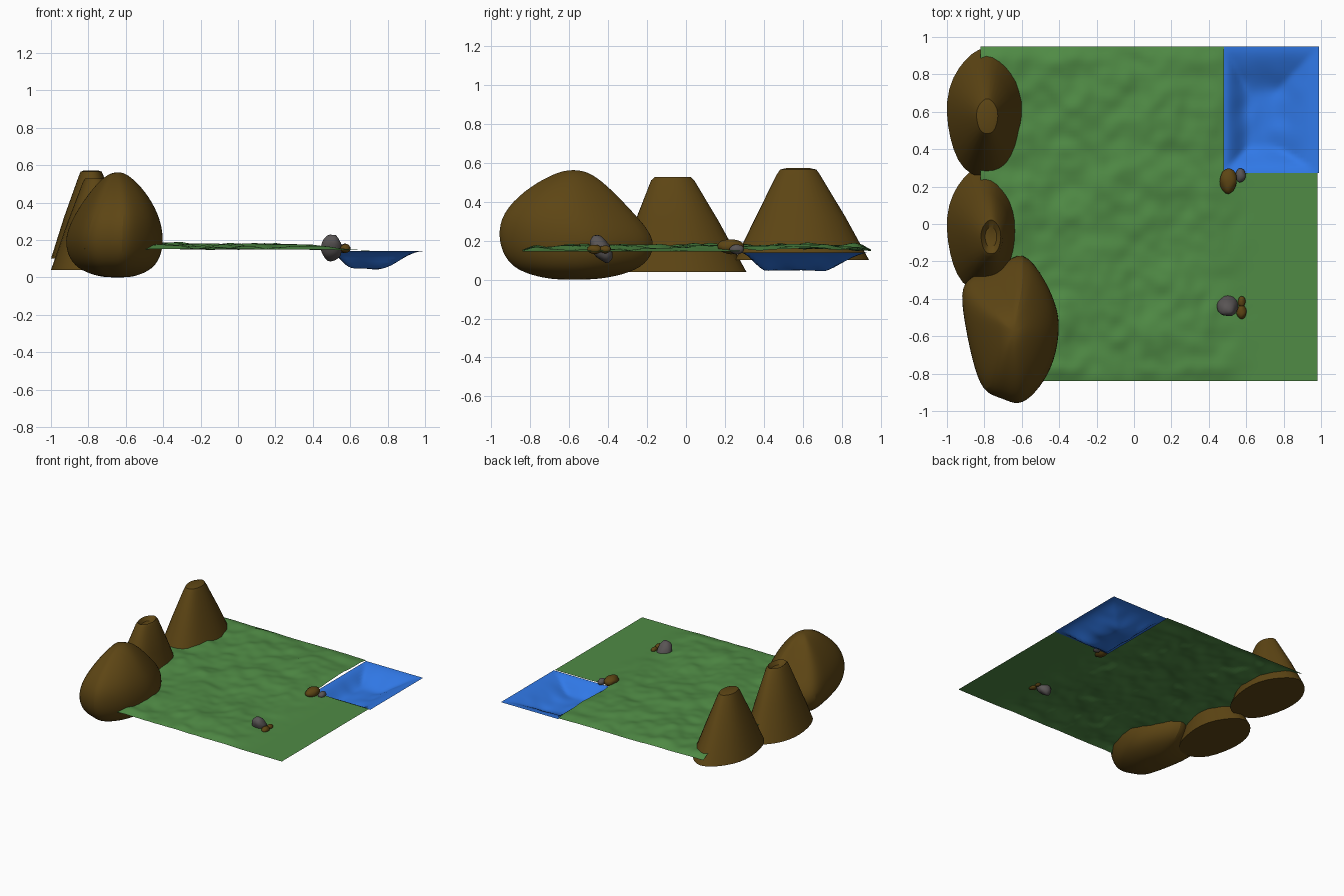
import bpy
import bmesh
import math
from mathutils import Vector, Euler, noise

cube = bpy.data.objects.get("Cube")
if cube:
    bpy.data.objects.remove(cube, do_unlink=True)


def material(name, rgb):
    mat = bpy.data.materials.new(name)
    mat.use_nodes = True
    mat.diffuse_color = (*rgb, 1)
    mat.node_tree.nodes["Principled BSDF"].inputs["Base Color"].default_value = (*rgb, 1)
    return mat


GRASS = material("grass green", (0.08, 0.26, 0.06))
WATER = material("water blue", (0.03, 0.19, 0.80))
EARTH = material("earth brown", (0.11, 0.06, 0.007))
STONE = material("stone grey", (0.10, 0.09, 0.09))


def finish(name, bm, mat, angle=40, subdivide=0):
    mesh = bpy.data.meshes.new(name)
    bm.to_mesh(mesh)
    bm.free()
    mesh.materials.append(mat)
    obj = bpy.data.objects.new(name, mesh)
    bpy.context.collection.objects.link(obj)
    if subdivide:
        mod = obj.modifiers.new("smooth", 'SUBSURF')
        mod.levels = mod.render_levels = subdivide
    bpy.ops.object.select_all(action='DESELECT')
    obj.select_set(True)
    bpy.context.view_layer.objects.active = obj
    bpy.ops.object.shade_smooth_by_angle(angle=math.radians(angle))
    return obj


def smooth(t):
    t = max(0.0, min(1.0, t))
    return t * t * (3 - 2 * t)


def sheet(name, mat, x0, x1, y0, y1, n, height, keep=None):
    """Square grid whose height comes from a function of x and y."""
    bm = bmesh.new()
    bmesh.ops.create_grid(bm, x_segments=n, y_segments=n, size=1)
    for v in bm.verts:
        x = x0 + (x1 - x0) * (v.co.x + 1) / 2
        y = y0 + (y1 - y0) * (v.co.y + 1) / 2
        v.co = (x, y, height(x, y))
    if keep:
        drop = [f for f in bm.faces if not keep(f.calc_center_median())]
        bmesh.ops.delete(bm, geom=drop, context='FACES')
    return finish(name, bm, mat, 60)


def loft(name, mat, centre, outline, rings, angle=40, subdivide=0):
    """Stack scaled copies of an outline; each ring is (z, scale, dx, dy)."""
    bm = bmesh.new()
    loops = []
    for z, s, dx, dy in rings:
        loops.append([bm.verts.new((centre[0] + dx + px * s, centre[1] + dy + py * s, z))
                      for px, py in outline])
    n = len(outline)
    for low, high in zip(loops, loops[1:]):
        for i in range(n):
            j = (i + 1) % n
            bm.faces.new((low[i], low[j], high[j], high[i]))
    bm.faces.new(loops[0][::-1])
    bm.faces.new(loops[-1])
    return finish(name, bm, mat, angle, subdivide)


def ellipse(rx, ry, n=32):
    """Slightly uneven ellipse for a hill foot."""
    points = []
    for i in range(n):
        a = math.tau * i / n
        wobble = 1 + 0.015 * math.sin(5 * a)
        points.append((rx * wobble * math.cos(a), ry * wobble * math.sin(a)))
    return points


# Grass, bumpy towards the hills and level by the pond edge
def grass_height(x, y):
    fade = smooth((0.72 - x) / 0.45)
    edge = smooth(min(y + 0.84, 0.95 - y) / 0.12 + 0.3)
    bump = noise.noise(Vector((x * 5, y * 5, 0.3))) + 0.4 * noise.noise(Vector((x * 12, y * 12, 2)))
    rise = 0.022 + 0.024 * bump + 0.008 * smooth(-x)
    return 0.145 + fade * edge * max(0.0, rise)


sheet("grass_field", GRASS, -0.82, 0.98, -0.84, 0.95, 90, grass_height,
      lambda c: not (c.x > 0.48 and c.y > 0.274))


# Pond, a sunken bowl filling the open corner
def pond_height(x, y):
    u, v = (x - 0.48) / 0.51, (y - 0.274) / 0.676
    depth = smooth(min(u / 0.28, (1 - u) / 0.5, v / 0.22, (1 - v) / 0.4))
    ripple = 0.012 * noise.noise(Vector((x * 9, y * 9, 5)))
    return 0.14 - depth * (0.092 + ripple)


sheet("pond", WATER, 0.48, 0.99, 0.274, 0.95, 32, pond_height)

# Cone hills
loft("back_hill", EARTH, (-0.79, 0.59), ellipse(0.21, 0.345),
     [(0.10, 1, 0, 0), (0.32, 0.67, 0, -0.005), (0.54, 0.32, 0.005, -0.015),
      (0.565, 0.27, 0.005, -0.015), (0.572, 0.18, 0.005, -0.015)])
loft("middle_hill", EARTH, (-0.805, -0.03), ellipse(0.195, 0.335),
     [(0.04, 1, 0, 0), (0.30, 0.64, 0.02, -0.02), (0.51, 0.33, 0.04, -0.04),
      (0.528, 0.27, 0.04, -0.04), (0.50, 0.16, 0.04, -0.04)])

# Rounded front hill
foot = [(.24, 0), (.23, .13), (.17, .28), (.04, .46), (-.06, .35), (-.2, .32), (-.29, .26),
        (-.265, .07), (-.225, -.13), (-.17, -.31), (-.07, -.33), (.02, -.38), (.11, -.31), (.20, -.18)]
loft("front_hill", EARTH, (-0.64, -0.58), foot,
     [(0.0, 0.15, 0, 0), (0.005, 0.4, 0, 0), (0.045, 0.8, 0, 0), (0.12, 0.99, 0, 0),
      (0.22, 1.04, 0, -0.01), (0.34, 0.88, 0.01, -0.05), (0.46, 0.58, 0.01, -0.04),
      (0.54, 0.28, 0, -0.01), (0.563, 0.08, 0, 0)], 60, 2)


# Loose rocks
def rock(name, mat, centre, size, tilt=0):
    bm = bmesh.new()
    bmesh.ops.create_icosphere(bm, subdivisions=3, radius=1)
    turn = Euler((tilt, 0, 0)).to_matrix()
    for v in bm.verts:
        lump = 1 + 0.12 * noise.noise(v.co * 1.5 + Vector(centre) * 9)
        v.co = turn @ (v.co * lump * Vector(size).to_4d().to_3d().length / Vector(size).length)
        v.co = turn @ Vector([a * b for a, b in zip(turn.inverted() @ v.co, size)])
        v.co += Vector(centre)
    return finish(name, bm, mat, 60)


rock("pond_rock", EARTH, (0.505, 0.23, 0.17), (0.046, 0.066, 0.038))
rock("pond_pebble", STONE, (0.57, 0.26, 0.155), (0.027, 0.037, 0.025))
rock("field_rock", STONE, (0.50, -0.435, 0.158), (0.056, 0.046, 0.08), 0.6)
rock("field_pebble_back", EARTH, (0.575, -0.415, 0.155), (0.02, 0.03, 0.02))
rock("field_pebble_front", EARTH, (0.575, -0.47, 0.155), (0.026, 0.037, 0.024))
